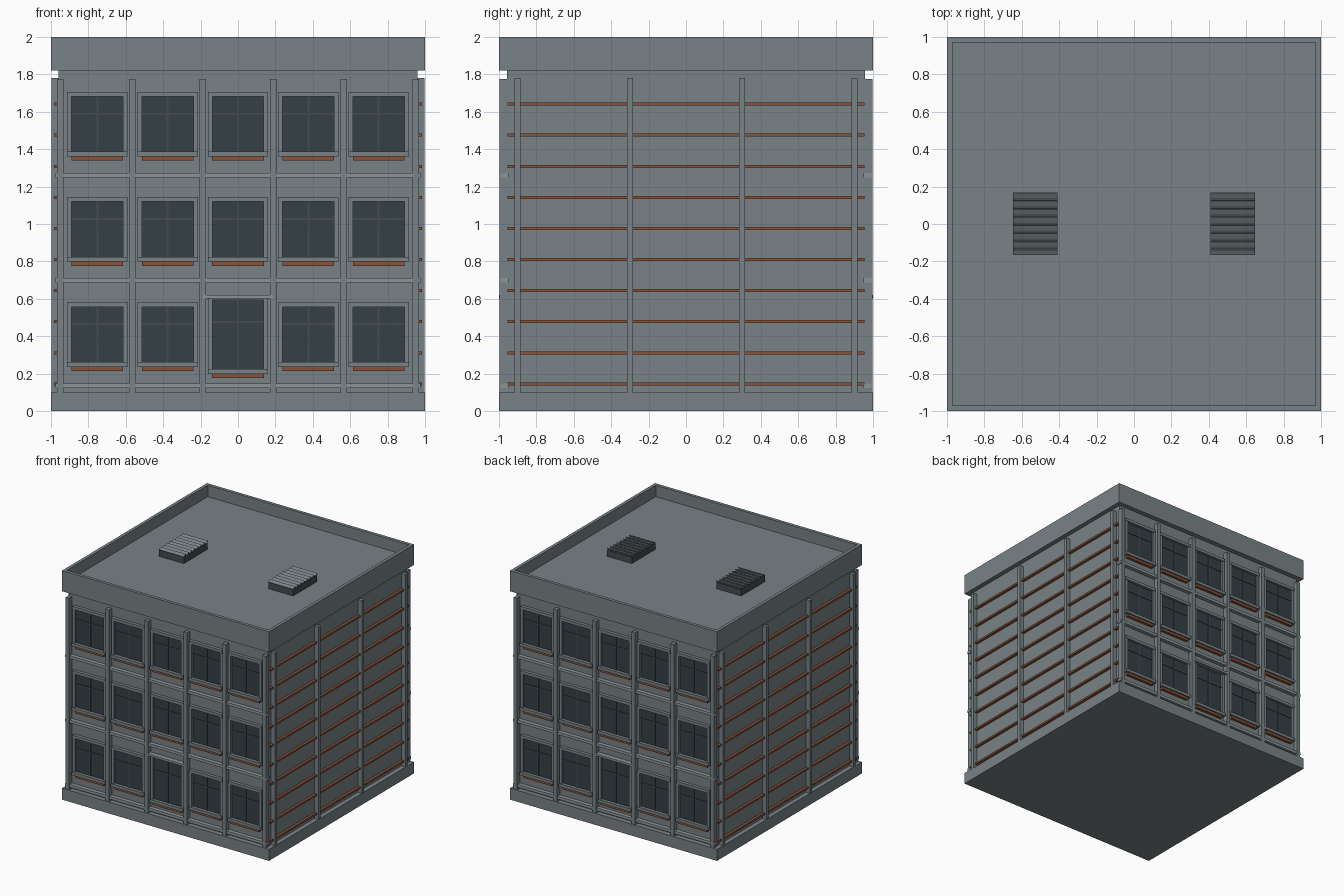
import bpy, bmesh
from mathutils import Matrix, Vector

if "Cube" in bpy.data.objects:
    bpy.data.objects.remove(bpy.data.objects["Cube"])


def material(name, rgb):
    m = bpy.data.materials.new(name)
    m.diffuse_color = (*rgb, 1)
    m.use_nodes = True
    m.node_tree.nodes["Principled BSDF"].inputs["Base Color"].default_value = m.diffuse_color
    return m


WALL = material("wall_grey", (0.19, 0.225, 0.24))
TRIM = material("trim_grey", (0.27, 0.30, 0.31))
GLASS = material("dark_glass", (0.035, 0.05, 0.06))
DARK = material("vent_dark", (0.06, 0.07, 0.075))
RUST = material("rust", (0.25, 0.085, 0.04))


def boxes(name, specs, mat, both=False):
    """One object from (x0,x1,y0,y1,z0,z1[,tilt]) boxes; both = repeat turned 180 degrees."""
    bm = bmesh.new()
    for turn in ((1, -1) if both else (1,)):
        for s in specs:
            x0, x1, y0, y1, z0, z1 = s[:6]
            c = Vector(((x0 + x1) / 2 * turn, (y0 + y1) / 2 * turn, (z0 + z1) / 2))
            tilt = s[6] if len(s) > 6 else 0
            m = (Matrix.Translation(c) @ Matrix.Rotation(tilt, 4, 'X')
                 @ Matrix.Diagonal((x1 - x0, y1 - y0, z1 - z0, 1)))
            bmesh.ops.create_cube(bm, size=1, matrix=m)
    me = bpy.data.meshes.new(name)
    bm.to_mesh(me)
    bm.free()
    me.materials.append(mat)
    ob = bpy.data.objects.new(name, me)
    bpy.context.collection.objects.link(ob)
    return ob


# Main masses
boxes("plinth", [(-1, 1, -1, 1, 0, 0.1)], WALL)
boxes("walls", [(-0.96, 0.96, -0.957, 0.957, 0.1, 1.82)], WALL)

# Parapet block with sunken roof
parapet = boxes("parapet", [(-1, 1, -1, 1, 1.82, 2)], WALL)
bm = bmesh.new()
bm.from_mesh(parapet.data)
top = max(bm.faces, key=lambda f: f.calc_center_median().z)
bmesh.ops.inset_region(bm, faces=[top], thickness=0.04)
rim = bmesh.ops.extrude_discrete_faces(bm, faces=[top])["faces"]
bmesh.ops.translate(bm, verts=rim[0].verts, vec=(0, 0, -0.1))
bm.to_mesh(parapet.data)
bm.free()

# Front and back piers, floor bands
boxes("front_piers", [(x - 0.017, x + 0.017, -0.997, -0.95, 0.1, 1.775)
                      for x in (-0.95, -0.566, -0.188, 0.188, 0.566, 0.95)], WALL, True)
boxes("floor_bands", [(-0.975, 0.975, -0.992, -0.95, z - 0.012, z + 0.012)
                      for z in (0.135, 0.698, 1.26)], TRIM, True)

# Side piers and rails
boxes("side_piers", [(0.95, 0.998, y - 0.016, y + 0.016, 0.1, 1.78)
                     for y in (-0.9, -0.3, 0.3, 0.9)], WALL, True)
boxes("side_rails", [(0.95, 0.983, -0.955, 0.955, 0.137 + i * 0.1662, 0.153 + i * 0.1662)
                     for i in range(10)], RUST, True)

# Windows: (centre x, glass bottom, glass top, crossbar z); the middle ground one is the tall entrance
windows = []
for floor in range(3):
    for col in range(-2, 3):
        z = 0.262 + floor * 0.5625
        if floor == 0 and col == 0:
            windows.append((0, 0.225, 0.595, 0.477))
        else:
            windows.append((col * 0.376, z, z + 0.295, z + 0.203))

glass, bars, frames, sills, panels = [], [], [], [], []
for x, b, t, c in windows:
    glass.append((x - 0.14, x + 0.14, -0.964, -0.95, b - 0.005, t + 0.005))
    bars += [(x - 0.005, x + 0.005, -0.970, -0.955, b, t),
             (x - 0.138, x + 0.138, -0.970, -0.955, c - 0.005, c + 0.005)]
    frames += [(x + s * 0.149 - 0.012, x + s * 0.149 + 0.012, -0.98, -0.95, b, t) for s in (-1, 1)]
    frames.append((x - 0.161, x + 0.161, -0.985, -0.95, t, t + 0.025))
    sills.append((x - 0.161, x + 0.161, -0.992, -0.95, b - 0.026, b))
    panels.append((x - 0.138, x + 0.138, -0.98, -0.95, b - 0.048, b - 0.026))
boxes("window_glass", glass, GLASS, True)
boxes("window_bars", bars, DARK, True)
boxes("window_frames", frames, WALL, True)
boxes("window_sills", sills, WALL, True)
boxes("under_sill_panels", panels, RUST, True)
boxes("entrance_canopy", [(-0.186, 0.186, -1, -0.95, 0.603, 0.621)], TRIM, True)

# Roof vents with tilted slats
boxes("vent_boxes", [(x - 0.12, x + 0.12, -0.165, 0.165, 1.89, 1.955) for x in (-0.528, 0.528)], DARK)
boxes("vent_slats", [(x - 0.12, x + 0.12, y - 0.015, y + 0.015, 1.959, 1.967, 0.5)
                     for x in (-0.528, 0.528) for y in [-0.15 + i * 0.0435 for i in range(8)]], WALL)
